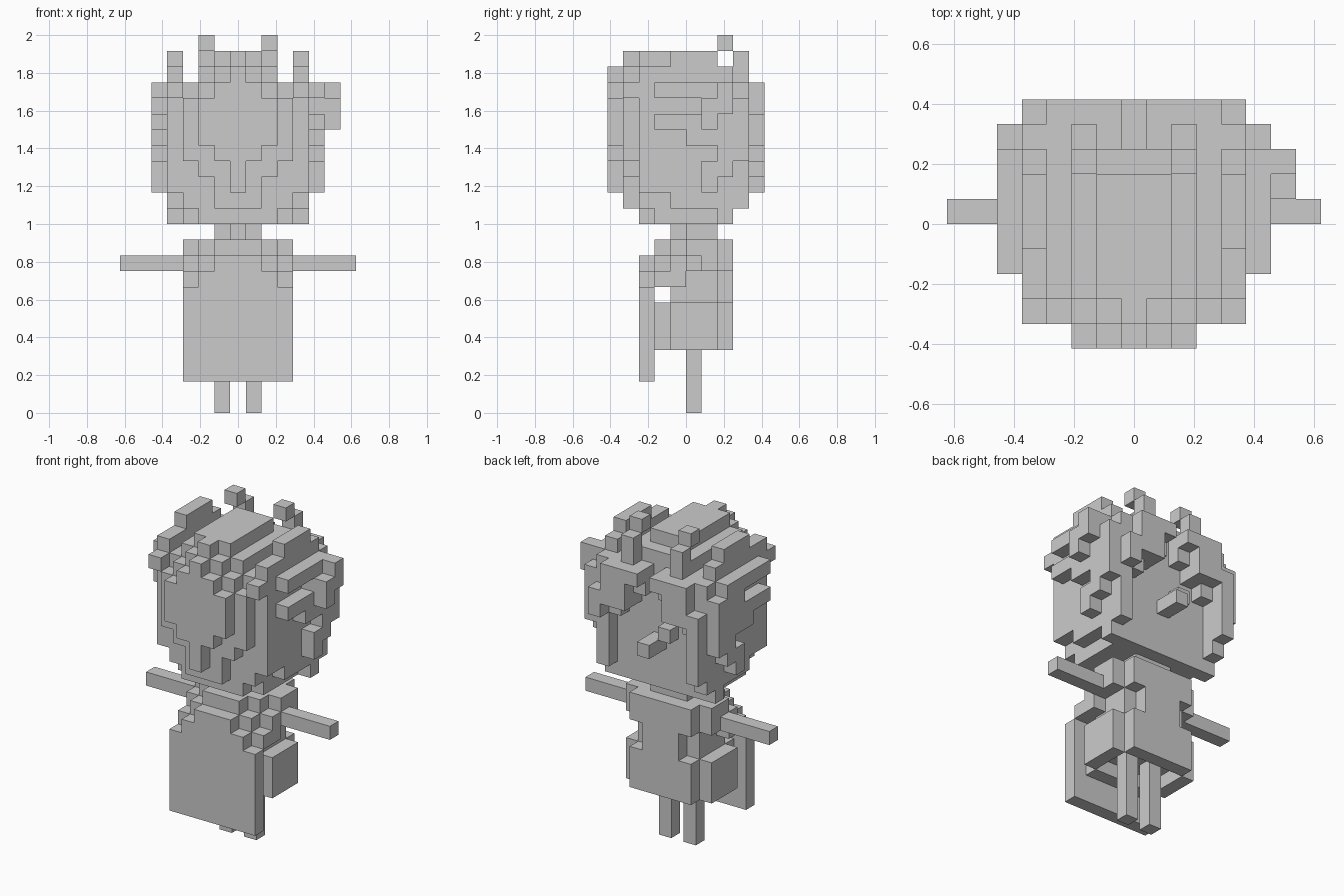
import bpy, bmesh
from mathutils import Vector

if "Cube" in bpy.data.objects:
    bpy.data.objects.remove(bpy.data.objects["Cube"])

U = 1 / 12          # cube size
parts = {}          # part name -> set of cubes; x index 0 is the middle column


def box(part, x, y, z, mirror=False):
    """Fill a block of cubes; x is (first, last) column, y and z are edges."""
    cells = parts.setdefault(part, set())
    for s in ((1, -1) if mirror else (1,)):
        for i in range(x[0], x[1] + 1):
            for j in range(*y):
                for k in range(*z):
                    cells.add((s * i, j, k))


def wide(part, half, y, z):
    """Block centred on x = 0, reaching half columns each way."""
    box(part, (-half, half), y, z)


# Legs and arms
box("legs", (1, 1), (0, 1), (0, 5), True)
box("arms", (4, 7), (0, 1), (9, 10), True)

# Front apron with stepped top corners
wide("apron", 3, (-3, -2), (2, 8))
wide("apron", 2, (-3, -2), (8, 9))
wide("apron", 1, (-3, -2), (9, 10))

# Torso, open underneath, with shoulders, hip boxes and back
wide("torso", 2, (-2, -1), (4, 7))
wide("torso", 2, (-1, 2), (5, 11))
wide("torso", 2, (-2, -1), (8, 10))
wide("torso", 1, (-2, -1), (10, 11))
box("shoulders", (3, 3), (-2, -1), (8, 9), True)
box("shoulders", (3, 3), (-1, 0), (8, 10), True)
box("shoulders", (3, 3), (0, 2), (9, 11), True)
box("hip_boxes", (3, 3), (-1, 2), (4, 7), True)
wide("back_plate", 2, (2, 3), (4, 7))
wide("back_plate", 1, (2, 3), (7, 9))
wide("back_plate", 2, (2, 3), (9, 11))

# Neck
wide("neck", 1, (0, 2), (11, 12))
wide("neck", 0, (-1, 2), (11, 12))

# Skull, rounded towards the jaw
wide("head", 4, (-2, -1), (14, 20))
wide("head", 4, (-1, 2), (13, 20))
wide("head", 4, (2, 3), (12, 20))
wide("head", 3, (-2, 3), (12, 21))
for half, bottom in ((4, 14), (3, 13), (2, 12)):
    wide("head", half, (-3, -2), (bottom, 20))
for half, bottom in ((3, 16), (2, 15), (1, 13)):
    wide("head", half, (-4, -3), (bottom, 20))

# Face plate tapering to the chin
for half, bottom in ((2, 17), (1, 16), (0, 14)):
    wide("face", half, (-5, -4), (bottom, 20))

# Crown and fringe stepping up to the middle
wide("crown", 2, (-3, 3), (21, 22))
wide("crown", 1, (-3, 2), (22, 23))
for half, top in ((2, 21), (1, 22), (0, 23)):
    wide("fringe", half, (-4, -3), (20, top))
for half, top in ((1, 21), (0, 22)):
    wide("fringe", half, (-5, -4), (20, top))
wide("fringe", 3, (-3, -2), (20, 21))

# Locks beside the face and the raised side ridges
box("front_locks", (4, 4), (-4, -2), (20, 21), True)
box("front_locks", (4, 4), (-3, -2), (21, 22), True)
box("side_ridges", (4, 4), (-2, 3), (20, 22), True)
box("side_ridges", (4, 4), (-1, 2), (22, 23), True)

# Thin strands running along the sides
box("side_strands", (5, 5), (-2, 3), (20, 21), True)
box("side_strands", (5, 5), (-2, 0), (18, 19), True)
box("side_strands", (5, 5), (0, 2), (17, 19), True)
box("side_strands", (5, 5), (1, 2), (19, 20), True)
box("side_strands", (5, 5), (2, 3), (15, 20), True)
box("side_strands", (5, 5), (3, 4), (16, 20), True)
box("side_strands", (5, 5), (1, 2), (14, 16), True)
box("side_tuft", (6, 6), (1, 2), (18, 20))
box("side_tuft", (6, 6), (2, 3), (19, 21))

# Back hair parted in the middle, with hanging locks and a small knot
for i, bottom in enumerate((19, 18, 17, 16), 1):
    box("back_hair", (i, i), (3, 4), (bottom, 21), True)
box("back_hair", (2, 3), (4, 5), (18, 20), True)
box("back_hair", (1, 3), (4, 5), (20, 21), True)
box("back_locks", (4, 4), (3, 4), (13, 17), True)
box("back_locks", (-4, -4), (4, 5), (14, 17))
box("back_locks", (4, 4), (4, 5), (17, 19), True)
wide("hair_knot", 0, (3, 5), (15, 16))
box("hair_knot", (-1, -1), (3, 4), (16, 17))

# Raised antenna bits at the back of the crown
box("antennae", (2, 2), (3, 4), (21, 23), True)
box("antennae", (2, 2), (2, 3), (23, 24), True)

grey = bpy.data.materials.new("plain grey")
grey.diffuse_color = (0.6, 0.6, 0.6, 1)
grey.use_nodes = True
grey.node_tree.nodes["Principled BSDF"].inputs["Base Color"].default_value = grey.diffuse_color

# Each cube belongs to the first part that claims it
filled = set()
for name in parts:
    parts[name] -= filled
    filled |= parts[name]

AXES = [Vector((1, 0, 0)), Vector((0, 1, 0)), Vector((0, 0, 1))]
for name, cells in parts.items():
    bm = bmesh.new()
    for c in sorted(cells):
        mid = Vector(c) + Vector((0, 0.5, 0.5))
        for a in range(3):
            for s in (1, -1):
                n = AXES[a] * s
                if tuple(int(v) for v in Vector(c) + n) in filled:
                    continue        # only the outer skin is kept
                u, v = AXES[(a + 1) % 3] / 2, AXES[(a + 2) % 3] / 2 * s
                f = mid + n / 2
                bm.faces.new([bm.verts.new((f + d) * U)
                              for d in (-u - v, u - v, u + v, v - u)])
    bmesh.ops.remove_doubles(bm, verts=bm.verts, dist=1e-4)
    bmesh.ops.dissolve_limit(bm, angle_limit=0.01, verts=bm.verts, edges=bm.edges)
    mesh = bpy.data.meshes.new(name)
    bm.to_mesh(mesh)
    bm.free()
    mesh.materials.append(grey)
    bpy.context.collection.objects.link(bpy.data.objects.new(name, mesh))
